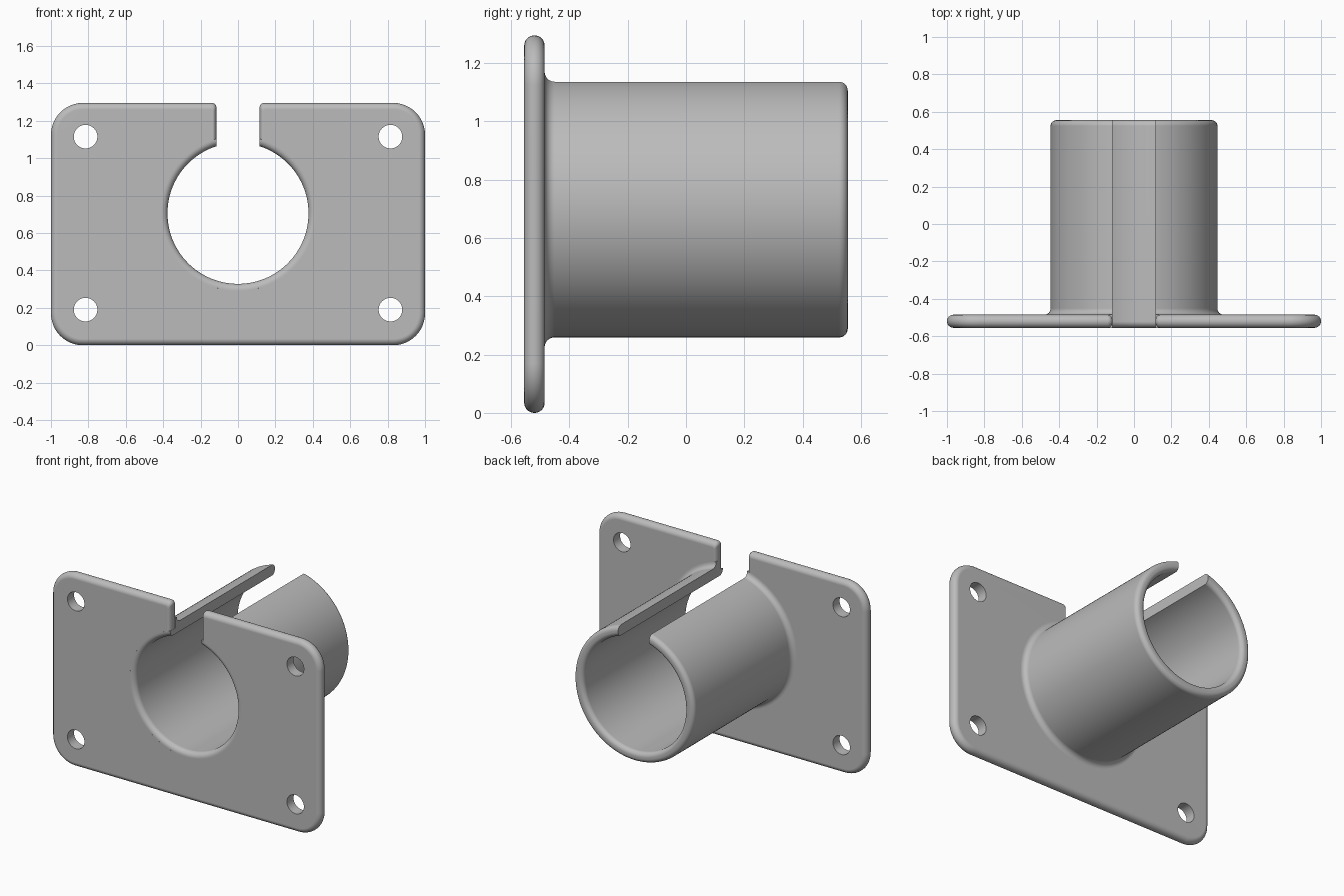
import bpy
import bmesh
from math import sin, cos, asin, pi, radians

cube = bpy.data.objects.get("Cube")
if cube:
    bpy.data.objects.remove(cube)

# Main dimensions
HEIGHT = 1.295
FRONT, PLATE_BACK, TUBE_END = -0.555, -0.485, 0.555
BORE_Z, BORE_R, TUBE_R = 0.705, 0.377, 0.446
SLOT = 0.115
CORNER = 0.17
ROUND = 0.034
SEAT_R = BORE_R + ROUND + 0.004

grey = bpy.data.materials.new("plain grey")
grey.use_nodes = True
colour = (0.5, 0.5, 0.5, 1)
grey.diffuse_color = colour
grey.node_tree.nodes["Principled BSDF"].inputs["Base Color"].default_value = colour


def arc(cx, cy, r, start, end, steps):
    """Points along a circular arc, angles in degrees."""
    angles = [radians(start + (end - start) * i / steps) for i in range(steps + 1)]
    return [(cx + r * cos(a), cy + r * sin(a)) for a in angles]


def loft(name, rings, close_rows):
    """Skin equal closed rings; either loop round all rows or cap both ends."""
    bm = bmesh.new()
    rows = [[bm.verts.new(p) for p in ring] for ring in rings]
    n = len(rows[0])
    for a, b in zip(rows, rows[1:]):
        for i in range(n):
            j = (i + 1) % n
            bm.faces.new((a[i], a[j], b[j], b[i]))
    if not close_rows:
        bm.faces.new(rows[0])
        bm.faces.new(rows[-1])
    bmesh.ops.recalc_face_normals(bm, faces=bm.faces)
    mesh = bpy.data.meshes.new(name)
    bm.to_mesh(mesh)
    bm.free()
    mesh.materials.append(grey)
    obj = bpy.data.objects.new(name, mesh)
    bpy.context.collection.objects.link(obj)
    return obj


def select(obj):
    bpy.ops.object.select_all(action='DESELECT')
    obj.select_set(True)
    bpy.context.view_layer.objects.active = obj


def finish(obj):
    select(obj)
    bpy.ops.object.shade_smooth_by_angle(angle=radians(35))
    mod = obj.modifiers.new("even shading", 'WEIGHTED_NORMAL')
    mod.keep_sharp = True


def plate_ring(inset, y):
    """Slotted plate outline, pulled in by the inset."""
    r = CORNER - inset
    slot_inset = inset * 0.6
    x = SLOT + slot_inset
    small = 0.025 - slot_inset * 0.6
    half = arc(1 - CORNER, CORNER, r, -90, 0, 12)
    half += arc(1 - CORNER, HEIGHT - CORNER, r, 0, 90, 12)
    half += arc(x + small, HEIGHT - inset - small, small, 90, 180, 6)
    top = 90 - asin(x / SEAT_R) * 180 / pi
    half += arc(0, BORE_Z, SEAT_R, top, -88, 60)
    outline = half + [(-px, pz) for px, pz in reversed(half)]
    return [(px, y, pz) for px, pz in outline]


# Mounting plate with a rounded rim
middle = (FRONT + PLATE_BACK) / 2
half_thick = (PLATE_BACK - FRONT) / 2
rings = []
for i in range(17):
    a = -pi / 2 + pi * i / 16
    rings.append(plate_ring(ROUND * (1 - cos(a)), middle + half_thick * sin(a)))
plate = loft("mounting_plate", rings, False)

# Four screw holes
for sx in (-1, 1):
    for z in (0.19, 1.115):
        bpy.ops.mesh.primitive_cylinder_add(
            vertices=48, radius=0.063, depth=0.3,
            location=(sx * 0.815, middle, z), rotation=(pi / 2, 0, 0))
        cutter = bpy.context.object
        cutter.name = "screw_hole_cutter"
        cutter.hide_render = True
        cutter.data.materials.append(grey)
        mod = plate.modifiers.new("screw hole", 'BOOLEAN')
        mod.operation = 'DIFFERENCE'
        mod.solver = 'EXACT'
        mod.object = cutter
        select(plate)
        bpy.ops.object.modifier_apply(modifier=mod.name)
        bpy.data.objects.remove(cutter)
finish(plate)

# Split tube: bore lip, rounded end and root fillet as one (radius, y) profile
end_r = 0.03
profile = arc(BORE_R + ROUND, FRONT + ROUND, ROUND, 270, 180, 8)
profile += arc(BORE_R + end_r, TUBE_END - end_r, end_r, 180, 90, 8)
profile += arc(TUBE_R - end_r, TUBE_END - end_r, end_r, 90, 0, 8)
profile += arc(TUBE_R + ROUND, PLATE_BACK + ROUND, ROUND, 180, 270, 8)
profile += [(TUBE_R + ROUND, PLATE_BACK - 0.015), (SEAT_R, PLATE_BACK - 0.015),
            (SEAT_R, FRONT)]

# Sweep round the bore, stopping at the flat walls of the slot
SWEEP = 120
rings = []
for i in range(SWEEP + 1):
    ring = []
    for r, y in profile:
        gap = asin(SLOT / r)
        a = gap + (2 * pi - 2 * gap) * i / SWEEP
        ring.append((r * sin(a), y, BORE_Z + r * cos(a)))
    rings.append(ring)
tube = loft("split_tube", rings, False)
finish(tube)
